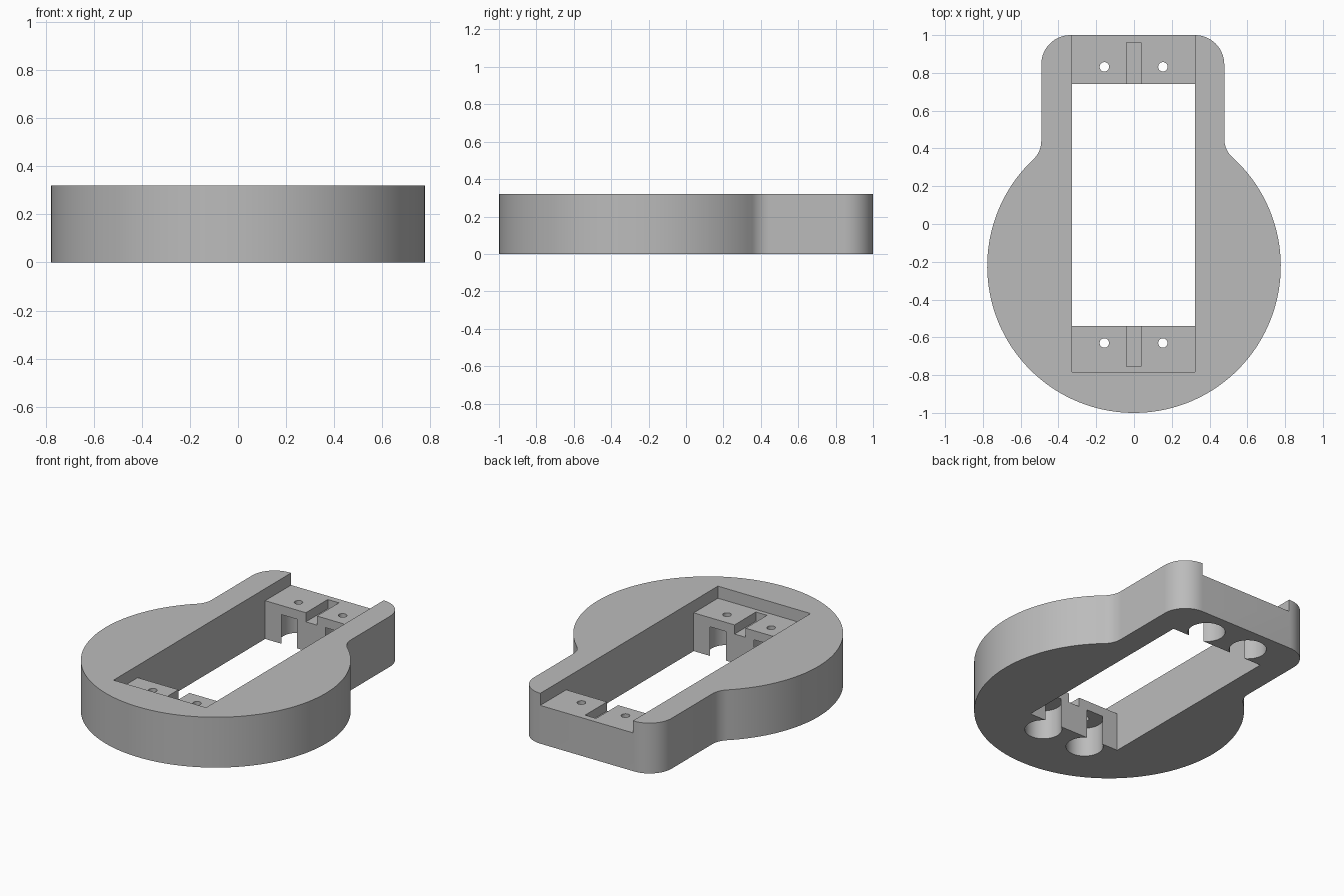
import bpy, bmesh
from math import sin, cos, atan2, sqrt, pi
from mathutils import Matrix

if "Cube" in bpy.data.objects:
    bpy.data.objects.remove(bpy.data.objects["Cube"])

HEIGHT, SHELF_Z, RECESS_Z = 0.32, 0.243, 0.185
R, CY = 0.777, -0.223                     # round body
NECK_L, NECK_R = -0.491, 0.478            # neck sides
CORNER, FILLET = 0.155, 0.13
HOLE_L, HOLE_R = -0.327, 0.324            # opening sides
END_FRONT, END_BACK = -0.54, 0.74         # opening ends

grey = bpy.data.materials.new("plain grey")
grey.use_nodes = True
grey.diffuse_color = (0.5, 0.5, 0.5, 1)
grey.node_tree.nodes["Principled BSDF"].inputs["Base Color"].default_value = (0.5, 0.5, 0.5, 1)


def arc(cx, cy, r, a, b, n):
    return [(cx + r * cos(a + (b - a) * i / n), cy + r * sin(a + (b - a) * i / n))
            for i in range(n + 1)]


def neck_side(x):
    """Half of the neck, from the round body up to the end, on the +x side."""
    dy = sqrt((R + FILLET) ** 2 - (x + FILLET) ** 2)
    angle = atan2(dy, x + FILLET)
    fillet = arc(x + FILLET, CY + dy, FILLET, angle + pi, pi, 10)
    corner = arc(x - CORNER, 1 - CORNER, CORNER, 0, pi / 2, 14)
    return angle, fillet + corner


def finish(bm, name):
    bmesh.ops.recalc_face_normals(bm, faces=bm.faces)
    mesh = bpy.data.meshes.new(name)
    bm.to_mesh(mesh)
    bm.free()
    obj = bpy.data.objects.new(name, mesh)
    bpy.context.collection.objects.link(obj)
    mesh.materials.append(grey)
    return obj


# Keyhole-shaped body: round base, filleted into a neck with rounded corners
right_angle, right = neck_side(NECK_R)
left_angle, left = neck_side(-NECK_L)
left = [(-x, y) for x, y in reversed(left)]
base = arc(0, CY, R, pi - left_angle, 2 * pi + right_angle, 110)[1:-1]
bm = bmesh.new()
face = bm.faces.new([bm.verts.new((x, y, 0)) for x, y in right + left + base])
top = bmesh.ops.extrude_face_region(bm, geom=[face])["geom"]
bmesh.ops.translate(bm, vec=(0, 0, HEIGHT),
                    verts=[v for v in top if isinstance(v, bmesh.types.BMVert)])
body = finish(bm, "mount_body")


def cut(cutter):
    """Subtract a cutter from the body and discard it."""
    cutter.hide_render = True
    mod = body.modifiers.new("cut", 'BOOLEAN')
    mod.operation, mod.solver, mod.object = 'DIFFERENCE', 'EXACT', cutter
    bpy.context.view_layer.objects.active = body
    bpy.ops.object.modifier_apply(modifier=mod.name)
    bpy.data.objects.remove(cutter)


def cut_box(x0, x1, y0, y1, z0, z1):
    bm = bmesh.new()
    bmesh.ops.create_cube(bm, size=1)
    for v in bm.verts:
        v.co = (x1 if v.co.x > 0 else x0, y1 if v.co.y > 0 else y0, z1 if v.co.z > 0 else z0)
    cut(finish(bm, "box_cutter"))


def cut_cylinder(x, y, r, z0, z1, n):
    bm = bmesh.new()
    bmesh.ops.create_cone(bm, cap_ends=True, segments=n, radius1=r, radius2=r, depth=z1 - z0,
                          matrix=Matrix.Translation((x, y, (z0 + z1) / 2)))
    cut(finish(bm, "cylinder_cutter"))


# Shelf recess, open at the neck end, and the long opening through the middle
cut_box(HOLE_L, HOLE_R, -0.783, 1.1, SHELF_Z, 0.5)
cut_box(HOLE_L, HOLE_R, END_FRONT, END_BACK, -0.1, 0.4)

# Cable slots in the shelves
cut_box(-0.041, 0.037, -0.755, END_FRONT + 0.1, RECESS_Z, 0.4)
cut_box(-0.041, 0.037, END_BACK - 0.1, 0.96, RECESS_Z, 0.4)

# Screw holes with wide bores from below that break through the end walls
for y in (-0.63, 0.832):
    for x in (-0.157, 0.153):
        cut_cylinder(x, y, 0.107, -0.1, RECESS_Z, 48)
        cut_cylinder(x, y, 0.025, 0.1, 0.4, 24)

bpy.ops.object.select_all(action='DESELECT')
body.select_set(True)
bpy.context.view_layer.objects.active = body
bpy.ops.object.shade_smooth_by_angle(angle=pi / 6)
